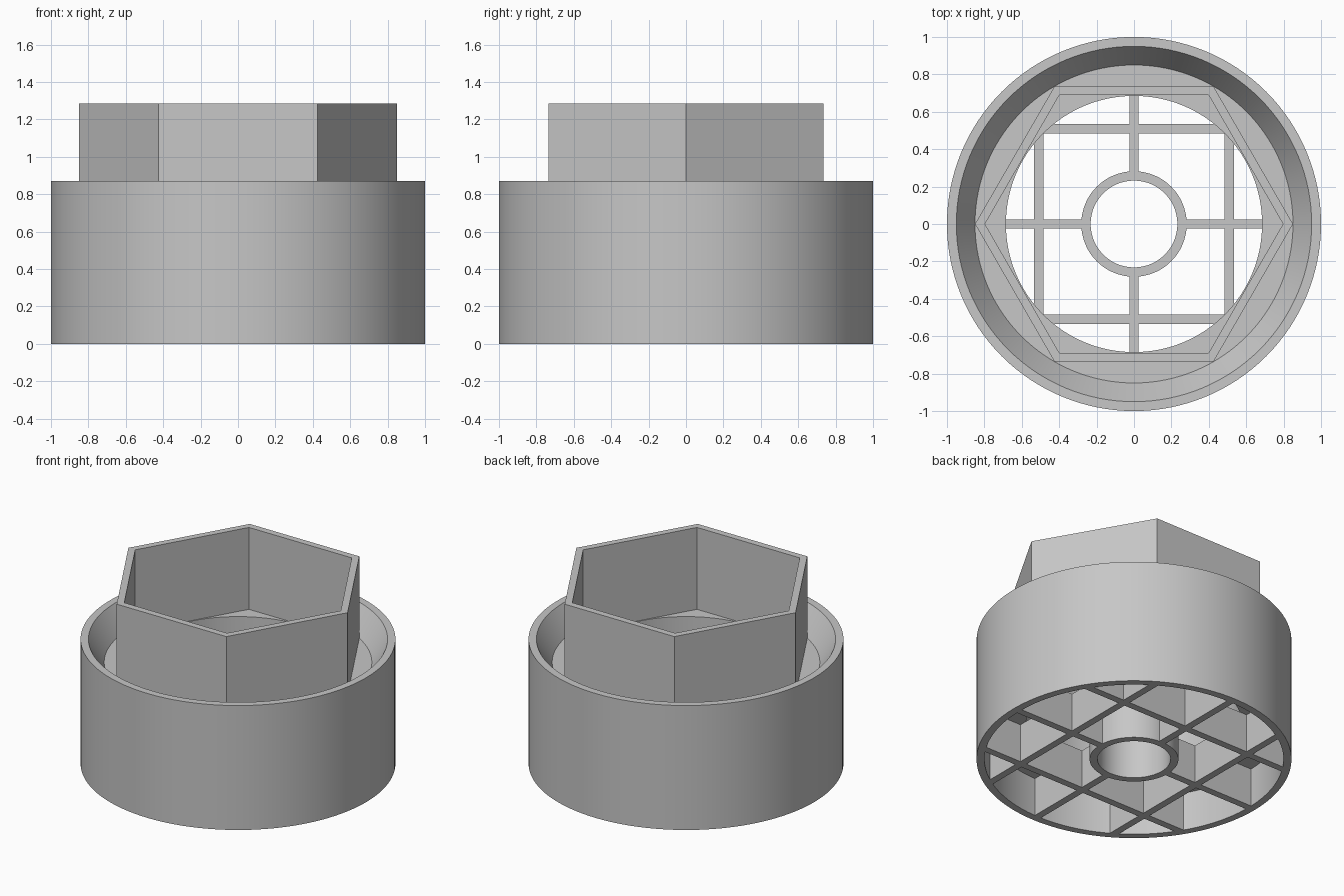
import bpy, bmesh, math

cube = bpy.data.objects.get("Cube")
if cube:
    bpy.data.objects.remove(cube, do_unlink=True)

grey = bpy.data.materials.new("plain_grey")
grey.use_nodes = True
grey.diffuse_color = (0.57, 0.57, 0.57, 1)
grey.node_tree.nodes["Principled BSDF"].inputs["Base Color"].default_value = grey.diffuse_color


def finish(name, bm, smooth=False):
    bmesh.ops.recalc_face_normals(bm, faces=bm.faces)
    mesh = bpy.data.meshes.new(name)
    bm.to_mesh(mesh)
    bm.free()
    mesh.materials.append(grey)
    obj = bpy.data.objects.new(name, mesh)
    bpy.context.collection.objects.link(obj)
    if smooth:
        bpy.ops.object.select_all(action='DESELECT')
        obj.select_set(True)
        bpy.context.view_layer.objects.active = obj
        bpy.ops.object.shade_smooth_by_angle(angle=math.radians(25))
    return obj


def ring_solid(name, profile, sides, smooth):
    """Sweep a closed (radius, height) profile around z."""
    bm = bmesh.new()
    loops = []
    for i in range(sides):
        a = 2 * math.pi * i / sides
        loops.append([bm.verts.new((r * math.cos(a), r * math.sin(a), z)) for r, z in profile])
    n = len(profile)
    for i in range(sides):
        a, b = loops[i], loops[(i + 1) % sides]
        for j in range(n):
            k = (j + 1) % n
            bm.faces.new((a[j], b[j], b[k], a[k]))
    return finish(name, bm, smooth)


def tube(outer, inner, low, high):
    return [(inner, low), (outer, low), (outer, high), (inner, high)]


RIB_TOP = 0.27
BORE, WALL, LEDGE, RIM = 0.685, 0.95, 0.71, 0.872

# Round body: recessed underside, thick bored floor, sloped upper rim
ring_solid("round_body", [(BORE, RIB_TOP), (WALL, RIB_TOP), (WALL, 0), (1, 0),
                          (1, RIM), (WALL, RIM), (0.85, LEDGE), (BORE, LEDGE)], 128, True)

# Hexagonal collar standing on the ledge
ring_solid("hex_collar", tube(0.85, 0.797, LEDGE, 1.284), 6, False)

# Central ring of the grille
ring_solid("centre_ring", tube(0.282, 0.232, 0, RIB_TOP), 64, True)


# Grille ribs
def rib(name, x0, x1, y0, y1):
    bm = bmesh.new()
    bmesh.ops.create_cube(bm, size=1)
    for v in bm.verts:
        v.co = (x1 if v.co.x > 0 else x0, y1 if v.co.y > 0 else y0, RIB_TOP if v.co.z > 0 else 0)
    finish(name, bm)


HALF, OFFSET, REACH = 0.025, 0.51, 0.82
for side, word in ((1, "plus"), (-1, "minus")):
    near, far = sorted((side * 0.26, side * 0.97))
    mid = side * OFFSET
    rib("spoke_x_" + word, near, far, -HALF, HALF)
    rib("spoke_y_" + word, -HALF, HALF, near, far)
    rib("long_rib_x_" + word, -REACH, REACH, mid - HALF, mid + HALF)
    rib("long_rib_y_" + word, mid - HALF, mid + HALF, -REACH, REACH)
